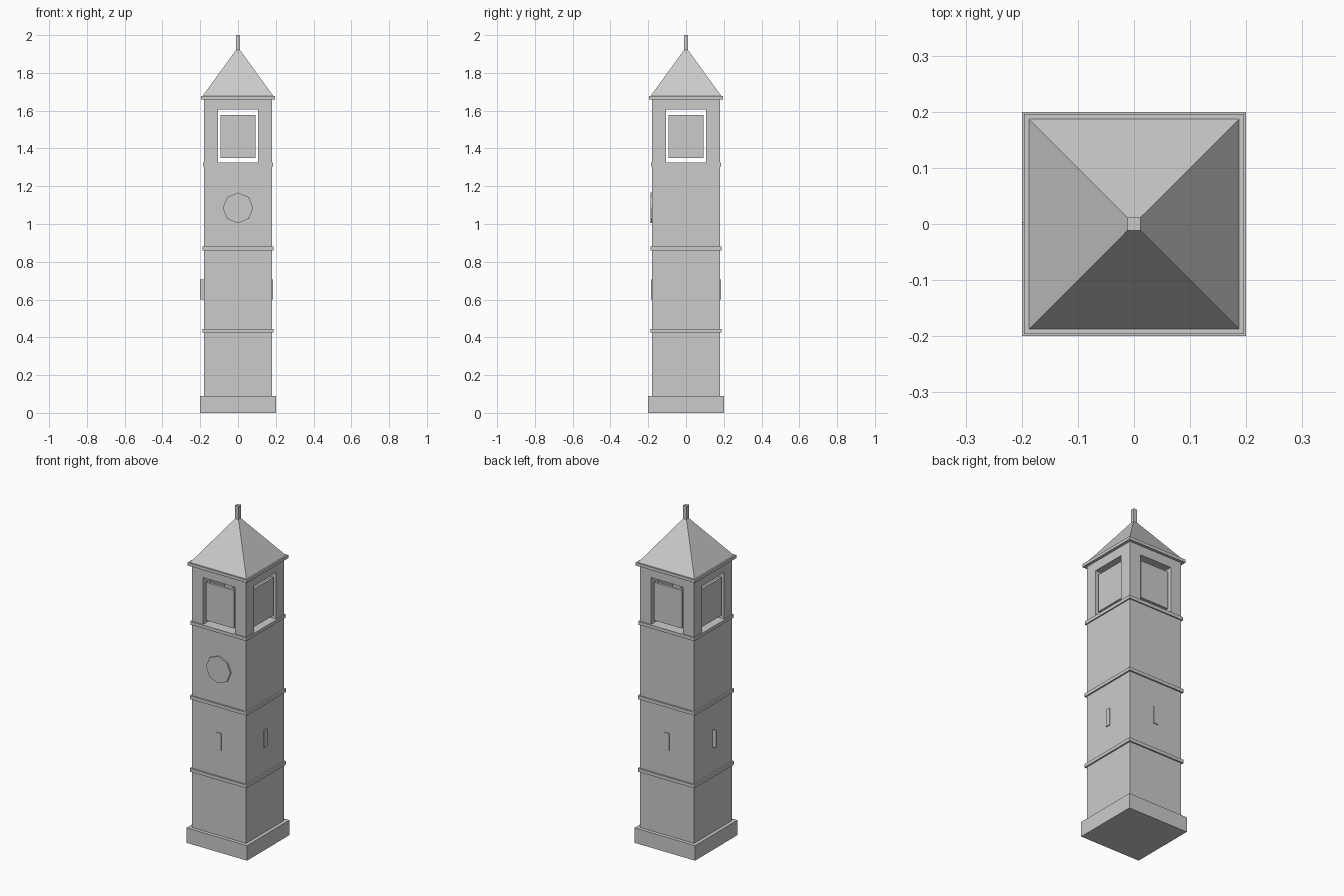
import bpy
import math
from mathutils import Matrix

if "Cube" in bpy.data.objects:
    bpy.data.objects.remove(bpy.data.objects["Cube"])

stone = bpy.data.materials.new("light_grey_stone")
stone.diffuse_color = (0.6, 0.6, 0.6, 1)
stone.use_nodes = True
stone.node_tree.nodes["Principled BSDF"].inputs["Base Color"].default_value = stone.diffuse_color


def solid(name, verts, faces):
    mesh = bpy.data.meshes.new(name)
    mesh.from_pydata(verts, [], faces)
    mesh.materials.append(stone)
    obj = bpy.data.objects.new(name, mesh)
    bpy.context.collection.objects.link(obj)
    return obj


def prism(name, bottom, top, z0, z1):
    """Join two rings of (x, y) points at heights z0 and z1."""
    n = len(bottom)
    verts = [(x, y, z0) for x, y in bottom] + [(x, y, z1) for x, y in top]
    faces = [tuple(reversed(range(n))), tuple(range(n, 2 * n))]
    faces += [(i, (i + 1) % n, n + (i + 1) % n, n + i) for i in range(n)]
    return solid(name, verts, faces)


def box(name, x0, x1, y0, y1, z0, z1):
    ring = [(x0, y0), (x1, y0), (x1, y1), (x0, y1)]
    return prism(name, ring, ring, z0, z1)


def block(name, half, z0, z1):
    return box(name, -half, half, -half, half, z0, z1)


def turn(obj, quarter):
    obj.data.transform(Matrix.Rotation(quarter * math.pi / 2, 4, 'Z'))


HALF = 0.179      # half width of the shaft
OPEN = 0.106      # half width of the belfry openings
SILL, HEAD, EAVE = 1.325, 1.605, 1.66

# Plinth, shaft and string courses
block("plinth", 0.2, 0, 0.09)
block("shaft", HALF, 0.09, SILL)
block("lower_band", 0.188, 0.425, 0.445)
block("middle_band", 0.188, 0.86, 0.88)
block("upper_band", 0.186, 1.305, SILL)

# Belfry: corner posts, hanging shutters, lintel block
for q in range(4):
    turn(box("corner_post", OPEN, HALF, OPEN, HALF, SILL, HEAD), q)
    turn(box("shutter", -0.093, 0.093, -0.17, -0.155, 1.35, 1.577), q)
block("belfry_head", HALF, HEAD, EAVE)

# Eaves, pyramid roof and finial
block("eaves", 0.196, EAVE, 1.678)
corners = [(-1, -1), (1, -1), (1, 1), (-1, 1)]
prism("roof", [(0.187 * x, 0.187 * y) for x, y in corners],
      [(0.0115 * x, 0.0115 * y) for x, y in corners], 1.678, 1.92)
block("finial", 0.0115, 1.92, 2.0)

# Slit windows on front, right and back, projecting fin on the left
for q in range(3):
    turn(box("slit_window", -0.015, 0.015, -0.184, -HALF, 0.6, 0.705), q)
box("side_fin", -0.2, -HALF, -0.001, 0.003, 0.6, 0.705)

# Eight-sided dial on the front
ring = [(0.081 * math.cos(i * math.pi / 4), 0.081 * math.sin(i * math.pi / 4))
        for i in range(8)]
dial = prism("dial", ring, ring, 0, 0.009)
dial.data.transform(Matrix.Translation((0, -HALF, 1.085)) @ Matrix.Rotation(math.pi / 2, 4, 'X'))
